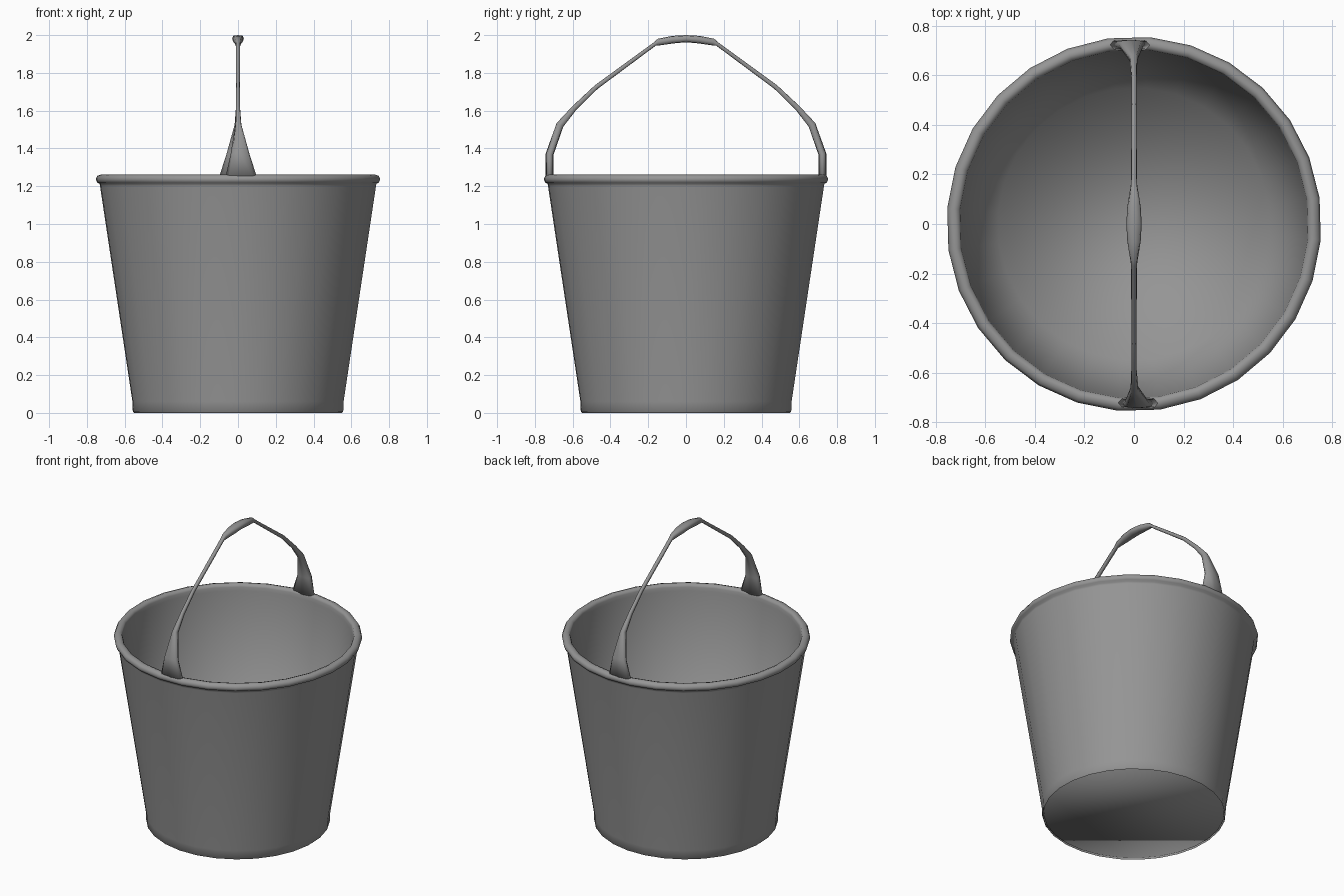
import bpy
import bmesh
import math

cube = bpy.data.objects.get("Cube")
if cube:
    bpy.data.objects.remove(cube, do_unlink=True)

SIDES = 28

metal = bpy.data.materials.new("grey metal")
metal.use_nodes = True
GREY = (0.3, 0.3, 0.3, 1)
metal.diffuse_color = GREY
metal.node_tree.nodes["Principled BSDF"].inputs["Base Color"].default_value = GREY


def skin(bm, rings):
    """Join consecutive rings of vertices with quads."""
    for a, b in zip(rings, rings[1:]):
        n = len(a)
        for i in range(n):
            j = (i + 1) % n
            bm.faces.new((a[i], a[j], b[j], b[i]))


def finish(name, bm):
    for face in bm.faces:
        face.smooth = True
    mesh = bpy.data.meshes.new(name)
    bm.to_mesh(mesh)
    bm.free()
    mesh.materials.append(metal)
    obj = bpy.data.objects.new(name, mesh)
    bpy.context.collection.objects.link(obj)


# Bucket: outer wall with a short upright foot, rounded rim, inner wall, floor
profile = [(0.553, 0), (0.559, 0.006), (0.561, 0.06), (0.733, 1.2),
           (0.735, 1.213), (0.749, 1.22), (0.756, 1.238), (0.747, 1.255),
           (0.727, 1.262), (0.709, 1.256), (0.704, 1.243), (0.701, 1.22),
           (0.55, 0.01)]
bm = bmesh.new()
rings = []
for r, z in profile:
    ring = []
    for i in range(SIDES):
        a = math.tau * i / SIDES + math.radians(8)
        ring.append(bm.verts.new((r * math.cos(a), r * math.sin(a), z)))
    rings.append(ring)
skin(bm, rings)
bm.faces.new(rings[-1])
finish("bucket_body", bm)

# Handle: y, z, sideways shift, half width, half thickness along half the arch
half = [(0.722, 1.23, -0.018, 0.088, 0.021), (0.722, 1.37, -0.011, 0.05, 0.021),
        (0.667, 1.525, -0.002, 0.016, 0.02), (0.59, 1.615, 0, 0.011, 0.014),
        (0.475, 1.725, 0, 0.01, 0.012), (0.165, 1.953, 0, 0.012, 0.01),
        (0.145, 1.963, 0, 0.015, 0.018), (0.07, 1.976, 0, 0.027, 0.02),
        (0, 1.981, 0, 0.031, 0.019)]
path = half + [(-y, z, -x, w, t) for y, z, x, w, t in reversed(half[:-1])]


def squarish(v):
    return math.copysign(abs(v) ** 0.6, v) if abs(v) > 1e-6 else 0


bm = bmesh.new()
rings = []
for k, (y, z, x, w, t) in enumerate(path):
    before, after = path[max(k - 1, 0)], path[min(k + 1, len(path) - 1)]
    dy, dz = after[0] - before[0], after[1] - before[1]
    length = math.hypot(dy, dz)
    ny, nz = -dz / length, dy / length
    ring = []
    for i in range(8):
        a = math.tau * i / 8
        s = t * squarish(math.sin(a))
        ring.append(bm.verts.new((x + w * squarish(math.cos(a)), y + ny * s, z + nz * s)))
    rings.append(ring)
skin(bm, rings)
bm.faces.new(rings[0])
bm.faces.new(rings[-1])
bmesh.ops.recalc_face_normals(bm, faces=bm.faces)
finish("carry_handle", bm)
